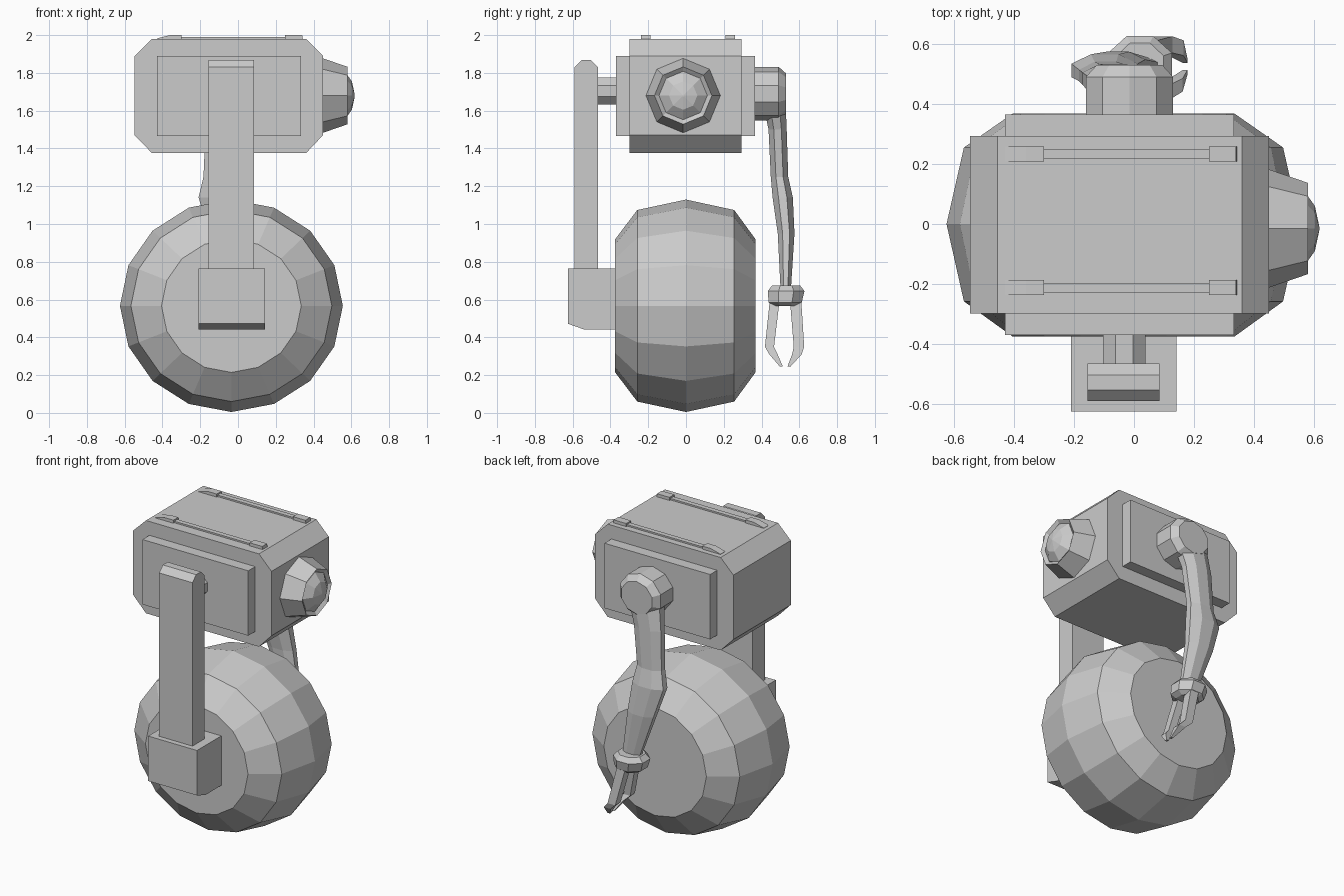
import bpy, bmesh
from math import sin, cos, pi
from mathutils import Vector

if "Cube" in bpy.data.objects:
    bpy.data.objects.remove(bpy.data.objects["Cube"])


def loft(name, rings):
    """Skin a list of equal-length point rings and cap both ends."""
    bm = bmesh.new()
    loops = [[bm.verts.new(p) for p in ring] for ring in rings]
    for a, b in zip(loops, loops[1:]):
        for i in range(len(a)):
            j = (i + 1) % len(a)
            bm.faces.new((a[i], a[j], b[j], b[i]))
    bm.faces.new(loops[0])
    bm.faces.new(loops[-1])
    bmesh.ops.recalc_face_normals(bm, faces=bm.faces)
    mesh = bpy.data.meshes.new(name)
    bm.to_mesh(mesh)
    bm.free()
    ob = bpy.data.objects.new(name, mesh)
    bpy.context.collection.objects.link(ob)
    return ob


def circle(n, rx, ry, turn=0.0):
    return [(rx * cos(2 * pi * i / n + turn), ry * sin(2 * pi * i / n + turn)) for i in range(n)]


def prism_y(name, profile, y0, y1):
    """Extrude an (x, z) profile along y."""
    return loft(name, [[(x, y, z) for x, z in profile] for y in (y0, y1)])


def prism_x(name, profile, x0, x1):
    """Extrude a (y, z) profile along x."""
    return loft(name, [[(x, y, z) for y, z in profile] for x in (x0, x1)])


def turned_y(name, n, cx, cz, stations, squash=1.0, turn=0.0):
    """Round part along y from (y, radius) stations."""
    return loft(name, [[(cx + a, y, cz + b) for a, b in circle(n, r, r * squash, turn)]
                       for y, r in stations])


def turned_x(name, n, cy, cz, stations):
    """Round part along x from (x, radius) stations."""
    return loft(name, [[(x, cy + a, cz + b) for a, b in circle(n, r, r)] for x, r in stations])


def limb(name, n, sections, turn=0.0):
    """Upright limb from (z, x, y, rx, ry) sections."""
    return loft(name, [[(x + a, y + b, z) for a, b in circle(n, rx, ry, turn)]
                       for z, x, y, rx, ry in sections])


def rod(name, points, widths):
    """Square-section rod following a path."""
    rings = []
    for p, w in zip(points, widths):
        p = Vector(p)
        rings.append([p + Vector((a * w, b * w, 0)) for a, b in ((-1, -1), (1, -1), (1, 1), (-1, 1))])
    return loft(name, rings)


def rect(a0, a1, b0, b1):
    return [(a0, b0), (a1, b0), (a1, b1), (a0, b1)]


# Chamfered head housing with a raised panel on each side
prism_y("head_housing", [(-.455, 1.375), (.36, 1.375), (.45, 1.47), (.45, 1.89),
                         (.36, 1.98), (-.455, 1.98), (-.547, 1.89), (-.547, 1.47)], -.298, .293)
for name, y0, y1 in (("front_panel", -.37, -.29), ("back_panel", .285, .365)):
    prism_y(name, rect(-.43, .333, 1.467, 1.89), y0, y1)

# Roof rails with thicker end pads
for side, y in (("front", -.212), ("back", .234)):
    prism_y(side + "_rail", rect(-.31, .26, 1.97, 1.99), y - .016, y + .016)
    prism_y(side + "_rail_left_pad", [(-.43, 1.97), (-.30, 1.97), (-.30, 2.0), (-.36, 2.0), (-.43, 1.982)],
            y - .025, y + .025)
    prism_y(side + "_rail_right_pad", [(.25, 1.97), (.345, 1.97), (.34, 2.0), (.25, 2.0)],
            y - .025, y + .025)

# Eye: tapered octagonal hood, recessed rim and faceted lens
turned_x("eye_hood", 8, -.015, 1.68, [(.43, .197), (.45, .197), (.58, .152), (.562, .128)])
turned_x("eye_lens", 8, -.015, 1.68, [(.55, .128), (.565, .128), (.603, .075), (.618, .005)])

# Big ball-like wheel
turned_y("wheel", 16, -.035, .567,
         [(-.375, .37), (-.258, .532), (0, .59), (.255, .532), (.368, .37)], squash=.953)

# Wheel strut, its pivot and its hub box
prism_x("strut", [(-.59, .74), (-.465, .74), (-.465, 1.83), (-.503, 1.868), (-.553, 1.868), (-.59, 1.83)],
        -.155, .085)
turned_y("strut_pivot", 8, -.033, 1.705, [(-.48, .077), (-.36, .077)], turn=pi / 8)
prism_x("hub_box", [(-.625, .765), (-.625, .472), (-.54, .442), (-.36, .442), (-.36, .765)], -.21, .142)

# Shoulder and arm on the back
turned_y("shoulder", 10, -.015, 1.69, [(.35, .153), (.49, .153), (.53, .115)], squash=.93, turn=pi / 10)
limb("arm", 8, [(1.70, -.03, .46, .125, .07), (1.50, -.075, .485, .105, .052),
                (1.25, -.095, .495, .095, .05), (1.14, -.098, .512, .12, .058),
                (.95, -.055, .53, .1, .048), (.66, .02, .528, .065, .03)], turn=pi / 8)

# Gripper palm and two hooked fingers
limb("palm", 8, [(.675, .02, .53, .085, .08), (.645, .02, .53, .115, .105),
                 (.585, .03, .525, .105, .095), (.565, .03, .525, .07, .07)], turn=pi / 8)
for name, s, thick in (("inner_finger", -1, 1.0), ("outer_finger", 1, 1.15)):
    rod(name, [(.04, .525 + s * .055, .60), (.10, .52 + s * .078, .35), (.14, .525 + s * .062, .31),
               (.17, .525 + s * .02, .245)],
        [.026 * thick, .024 * thick, .022 * thick, .008])
